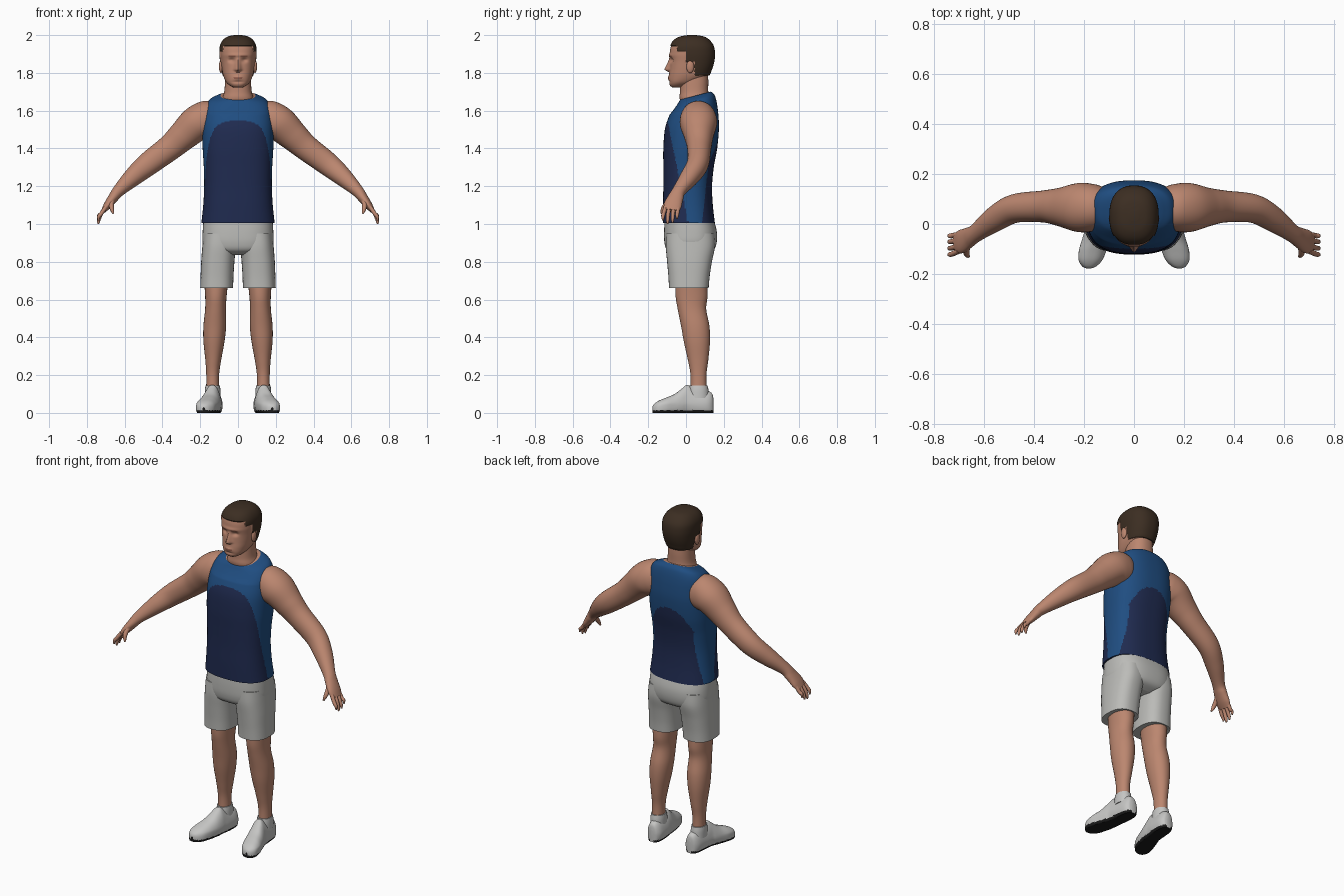
import bpy, bmesh, math
from mathutils import Vector

old = bpy.data.objects.get("Cube")
if old:
    bpy.data.objects.remove(old, do_unlink=True)


def material(name, *rgb):
    mat = bpy.data.materials.new(name)
    mat.use_nodes = True
    color = (*rgb, 1)
    mat.diffuse_color = color
    shader = next(n for n in mat.node_tree.nodes if n.type == 'BSDF_PRINCIPLED')
    shader.inputs["Base Color"].default_value = color
    shader.inputs["Roughness"].default_value = .8
    return mat


skin = material("skin", .5, .24, .16)
flush = material("brow_and_lip", .3, .12, .08)
hair = material("dark_brown_hair", .045, .027, .016)
navy = material("navy_cloth", .014, .024, .08)
blue = material("blue_cloth", .014, .075, .22)
grey = material("light_grey_cloth", .5, .5, .48)
white = material("shoe_white", .56, .56, .55)
black = material("sole_black", .01, .01, .01)
X, Y, Z = Vector((1, 0, 0)), Vector((0, 1, 0)), Vector((0, 0, 1))
parts = []


def smooth_keys(keys, steps):
    """Catmull-Rom interpolation through rows of numbers."""
    rows = [keys[0], *keys, keys[-1]]
    out = []
    for a, b, c, d in zip(rows, rows[1:], rows[2:], rows[3:]):
        for i in range(steps):
            t = i / steps
            out.append([q + t / 2 * (r - p + t * (2*p - 5*q + 4*r - s + t * (3*(q - r) + s - p)))
                        for p, q, r, s in zip(a, b, c, d)])
    return out + [list(keys[-1])]


def level_rings(rows):
    """Rows of height, centre x, half width, front y, back y."""
    return [(Vector((x, (f + b) / 2, z)), X * w, Y * (b - f) / 2) for z, x, w, f, b in rows]


def shoe_rings(rows):
    """Rows of y, centre x, half width, height."""
    return [(Vector((x, y, h / 2 - .008)), X * w, Z * (h / 2 + .008)) for y, x, w, h in rows]


def limb_rings(rows):
    """Rows of centre x, y, z, depth radius, cross radius, square to the path."""
    points = [Vector(r[:3]) for r in rows]
    rings = []
    for i, row in enumerate(rows):
        t = (points[min(i + 1, len(rows) - 1)] - points[max(i - 1, 0)]).normalized()
        u = (Y - t * t.y).normalized()
        rings.append((points[i], u * row[3], t.cross(u) * row[4]))
    return rings


def add_object(name, bm, mats, rule=None):
    bmesh.ops.recalc_face_normals(bm, faces=bm.faces)
    for face in bm.faces:
        face.smooth = True
        if rule:
            face.material_index = rule(face.calc_center_median(), len(face.verts) > 4)
    mesh = bpy.data.meshes.new(name)
    bm.to_mesh(mesh)
    bm.free()
    for mat in mats:
        mesh.materials.append(mat)
    obj = bpy.data.objects.new(name, mesh)
    bpy.context.collection.objects.link(obj)
    parts.append(obj)


def loft(name, keys, mats, make=level_rings, power=2.3, seg=40, steps=6,
         warp=None, rule=None, side=1):
    """Skin a row of superellipse rings and cap both ends."""
    def bend(value):
        return math.copysign(abs(value) ** (2 / power), value)
    bm = bmesh.new()
    loops = []
    for c, u, v in make(smooth_keys(keys, steps)):
        loop = []
        for i in range(seg):
            a = math.tau * i / seg
            co = c + u * bend(math.cos(a)) + v * bend(math.sin(a))
            if warp:
                co = warp(co)
            loop.append(bm.verts.new((co.x * side, co.y, co.z)))
        loops.append(loop)
    for low, high in zip(loops, loops[1:]):
        for i in range(seg):
            j = (i + 1) % seg
            bm.faces.new((low[i], low[j], high[j], high[i]))
    bm.faces.new(loops[0])
    bm.faces.new(loops[-1])
    add_object(name, bm, mats, rule)


def ball(name, center, size, mat):
    bm = bmesh.new()
    bmesh.ops.create_uvsphere(bm, u_segments=20, v_segments=12, radius=1)
    for v in bm.verts:
        v.co = Vector(center) + Vector(a * b for a, b in zip(v.co, size))
    add_object(name, bm, [mat])


def bump(value, center, width):
    return math.exp(-((value - center) / width) ** 2)


# Tank top: arched navy panels front and back, blue yoke and sides
def tilt_collar(co):
    co.z += max(0, co.z - 1.58) * 2.6 * (co.y - .06)
    return co


def shirt_color(c, cap):
    if cap:
        return 2 if c.z > 1.5 else 1
    arch = (abs(c.x) / .165) ** 2.5
    front = c.y < .01 - .2 * (c.z - 1.01) and c.z < 1.6 - .1 * arch
    back = c.y > .085 + .11 * (c.z - 1.01) and c.z < 1.45 - .2 * arch
    return int(front or back)


loft("tank_top", [
    (1.005, 0, .194, -.122, .153), (1.1, 0, .184, -.122, .142), (1.2, 0, .179, -.12, .138),
    (1.3, 0, .181, -.12, .147), (1.4, 0, .187, -.12, .165), (1.5, 0, .188, -.112, .174),
    (1.57, 0, .182, -.09, .172), (1.62, 0, .173, -.064, .165), (1.655, 0, .152, -.045, .155),
    (1.673, 0, .12, -.036, .143), (1.682, 0, .092, -.03, .132)],
    [blue, navy, skin], power=2.5, seg=144, steps=12, warp=tilt_collar, rule=shirt_color)

# Neck
loft("neck", [
    (1.6, 0, .09, -.01, .12), (1.66, 0, .084, -.033, .125), (1.7, 0, .073, -.032, .118),
    (1.76, 0, .068, -.03, .118), (1.82, 0, .064, -.02, .115)], [skin])


# Head: modelled face, with the hair as a slightly raised cap
def is_hair(c):
    if c.y < -.045:
        return c.z > 1.943
    if c.y < 0:
        return c.z > 1.915
    return c.z > (1.86 if c.y < .045 else 1.785)


def shape_face(co):
    if is_hair(co):
        return co + (co - Vector((0, .03, 1.87))).normalized() * .005
    if co.y < 0:
        x = abs(co.x)
        ridge = max(0, min((1.885 - co.z) / .062, (co.z - 1.802) / .014, 1))
        co.y -= .027 * ridge * bump(x, 0, .009 + .007 * ridge)
        co.y += .012 * bump(x, .034, .016) * bump(co.z, 1.868, .012)
        co.y -= .005 * bump(x, 0, .055) * bump(co.z, 1.893, .01)
        co.y -= .006 * bump(x, 0, .022) * bump(co.z, 1.773, .011)
        co.y += .004 * bump(x, 0, .03) * bump(co.z, 1.752, .006)
    return co


def head_color(c, cap):
    if is_hair(c):
        return 1
    brow = .016 < abs(c.x) < .05 and abs(c.z - 1.889) < .004
    lips = abs(c.x) < .022 and abs(c.z - 1.773) < .006
    return 2 if c.y < -.03 and (brow or lips) else 0


loft("head", [
    (1.722, 0, .022, -.07, -.02), (1.732, 0, .042, -.084, .01), (1.752, 0, .063, -.09, .06),
    (1.785, 0, .078, -.09, .115), (1.82, 0, .085, -.086, .133), (1.86, 0, .09, -.084, .145),
    (1.9, 0, .094, -.086, .149), (1.94, 0, .092, -.08, .143), (1.97, 0, .077, -.062, .122),
    (1.988, 0, .052, -.03, .094), (1.995, 0, .018, .012, .052)],
    [skin, hair, flush], power=2.4, seg=128, steps=10, warp=shape_face, rule=head_color)

# Shorts seat
loft("shorts_seat", [
    (.835, 0, .09, -.06, .1), (.86, 0, .165, -.1, .145), (.9, 0, .186, -.114, .162),
    (.96, 0, .187, -.116, .163), (1.03, 0, .182, -.112, .145)], [grey], power=2.6, seg=64)


def shape_shoe(co):
    middle = .135 - .25 * min(co.y, 0)
    co.x = middle + (co.x - middle) * (1 - 4 * max(0, co.z - .05))
    co.z = max(co.z, 0)
    return co


for label, side in (("left", 1), ("right", -1)):
    # Head details
    ball(label + "_ear", (.09 * side, .022, 1.833), (.011, .02, .034), skin)
    ball(label + "_eye", (.034 * side, -.056, 1.868), (.012, .007, .005), hair)

    # Arm with palm, fingers and thumb
    loft(label + "_arm", [
        (.12, .065, 1.57, .08, .085), (.16, .065, 1.555, .094, .1), (.22, .066, 1.53, .098, .094),
        (.29, .068, 1.468, .078, .08), (.36, .07, 1.405, .064, .069), (.475, .062, 1.318, .057, .062),
        (.555, .02, 1.25, .05, .05), (.63, -.035, 1.178, .036, .033), (.66, -.054, 1.14, .041, .027),
        (.69, -.07, 1.1, .047, .021), (.712, -.076, 1.07, .04, .013)],
        [skin], limb_rings, power=2.1, steps=8, side=side)
    for finger, y, tip in (("index", -.108, 1.018), ("middle", -.086, 1),
                           ("ring", -.063, 1.006), ("little", -.042, 1.026)):
        loft(f"{label}_{finger}_finger", [
            (.7, y, 1.09, .011, .011), (.724, y * 1.1, 1.055, .0105, .0105),
            (.737, y * 1.13, tip + .02, .009, .009), (.739, y * 1.13, tip, .004, .004)],
            [skin], limb_rings, power=2, seg=14, steps=4, side=side)
    loft(label + "_thumb", [
        (.66, -.07, 1.14, .014, .015), (.67, -.1, 1.11, .014, .014),
        (.668, -.122, 1.08, .011, .011), (.66, -.13, 1.055, .005, .005)],
        [skin], limb_rings, power=2, seg=14, steps=4, side=side)

    # Shorts leg, bare leg and sock
    loft(label + "_shorts_leg", [
        (.66, .113, .087, -.09, .12), (.72, .111, .087, -.093, .125), (.8, .107, .088, -.1, .137),
        (.88, .1, .089, -.107, .153), (.95, .095, .088, -.105, .15)],
        [grey], power=2.5, side=side)
    loft(label + "_leg", [
        (.72, .115, .066, -.055, .11), (.62, .117, .057, -.055, .114), (.55, .119, .055, -.044, .107),
        (.46, .123, .06, -.026, .124), (.38, .127, .056, -.012, .127), (.28, .131, .042, .01, .118),
        (.2, .134, .034, .024, .108), (.1, .134, .035, .024, .11)],
        [skin], power=2.1, side=side)
    loft(label + "_sock", [
        (.08, .134, .042, .01, .122), (.12, .134, .041, .014, .119), (.146, .134, .038, .018, .114)],
        [white], power=2.1, side=side)

    # Shoe with a dark sole, toes turned slightly outward
    loft(label + "_shoe", [
        (.146, .125, .012, .07), (.138, .126, .031, .102), (.11, .127, .045, .118),
        (.05, .131, .049, .126), (.008, .136, .05, .148), (-.02, .142, .053, .13),
        (-.06, .152, .055, .1), (-.105, .165, .055, .081), (-.145, .174, .047, .064),
        (-.17, .179, .027, .046), (-.178, .181, .008, .03)],
        [white, black], shoe_rings, power=2.6, seg=64, side=side,
        warp=shape_shoe, rule=lambda c, cap: int(c.z < .014))

# Smooth shading with crisp hems
bpy.ops.object.select_all(action='DESELECT')
for obj in parts:
    obj.select_set(True)
bpy.context.view_layer.objects.active = parts[0]
bpy.ops.object.shade_smooth_by_angle(angle=math.radians(45))
